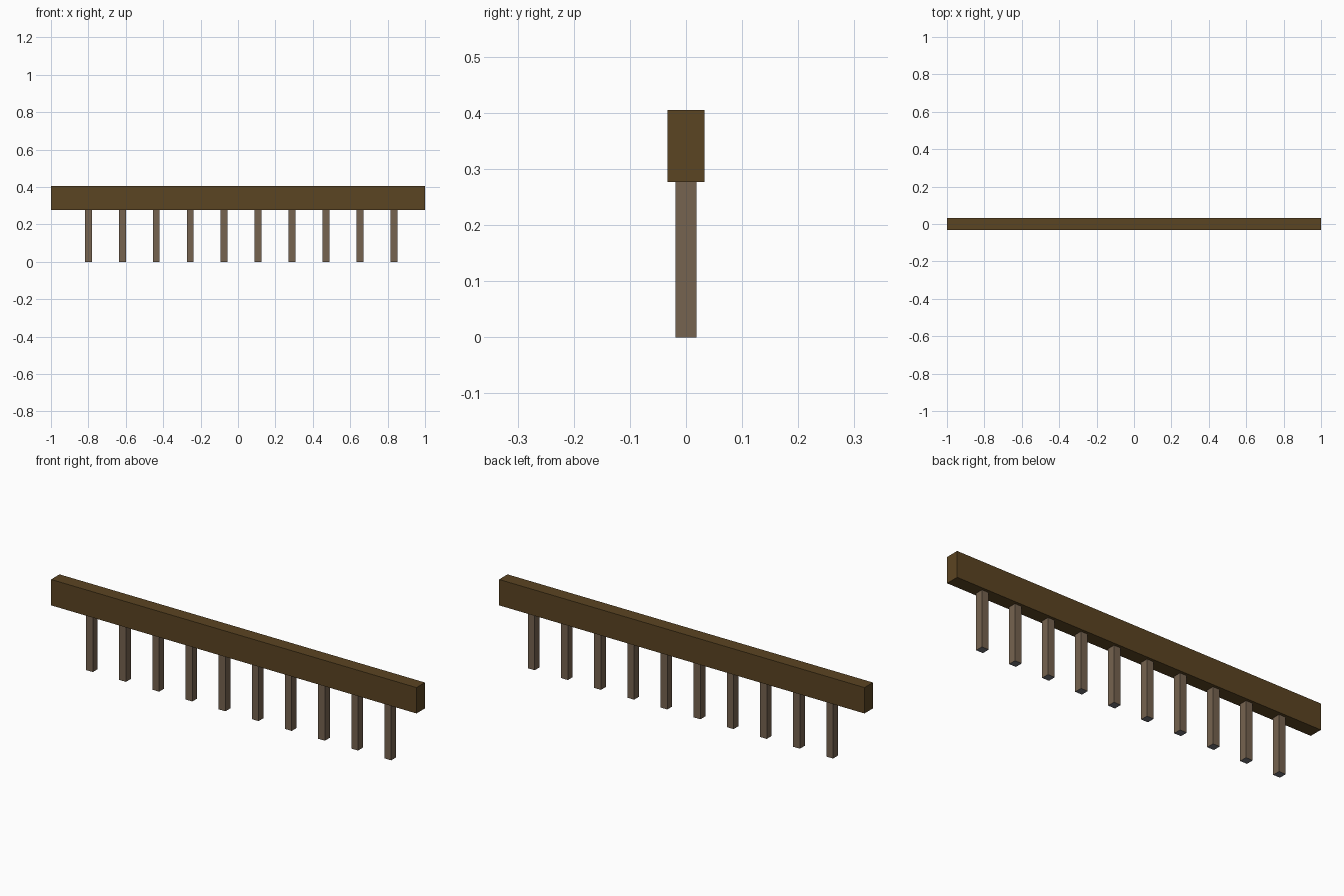
import bpy

if "Cube" in bpy.data.objects:
    bpy.data.objects.remove(bpy.data.objects["Cube"])


def make_material(name, rgb):
    mat = bpy.data.materials.new(name)
    mat.diffuse_color = (*rgb, 1.0)
    mat.use_nodes = True
    mat.node_tree.nodes["Principled BSDF"].inputs["Base Color"].default_value = mat.diffuse_color
    return mat


def box(name, x, z0, z1, sx, sy, *mats):
    bpy.ops.mesh.primitive_cube_add(size=1, location=(x, 0, (z0 + z1) / 2))
    ob = bpy.context.object
    ob.name = name
    ob.scale = (sx, sy, z1 - z0)
    bpy.ops.object.transform_apply(location=False, rotation=False, scale=True)
    for m in mats:
        ob.data.materials.append(m)
    return ob


dark_wood = make_material("dark_wood", (0.105, 0.058, 0.016))
pale_wood = make_material("pale_wood", (0.18, 0.125, 0.08))
end_grain = make_material("end_grain", (0.18, 0.18, 0.2))

BEAM_BOTTOM, BEAM_TOP = 0.277, 0.405

# Top rail
box("top_rail", 0, BEAM_BOTTOM, BEAM_TOP, 2.0, 0.066, dark_wood)

# Row of ten evenly spaced posts, with grey undersides
for i in range(10):
    post = box(f"post_{i + 1}", -0.80 + 0.1815 * i, 0, BEAM_BOTTOM,
               0.037, 0.038, pale_wood, end_grain)
    for face in post.data.polygons:
        if face.normal.z < -0.5:
            face.material_index = 1
